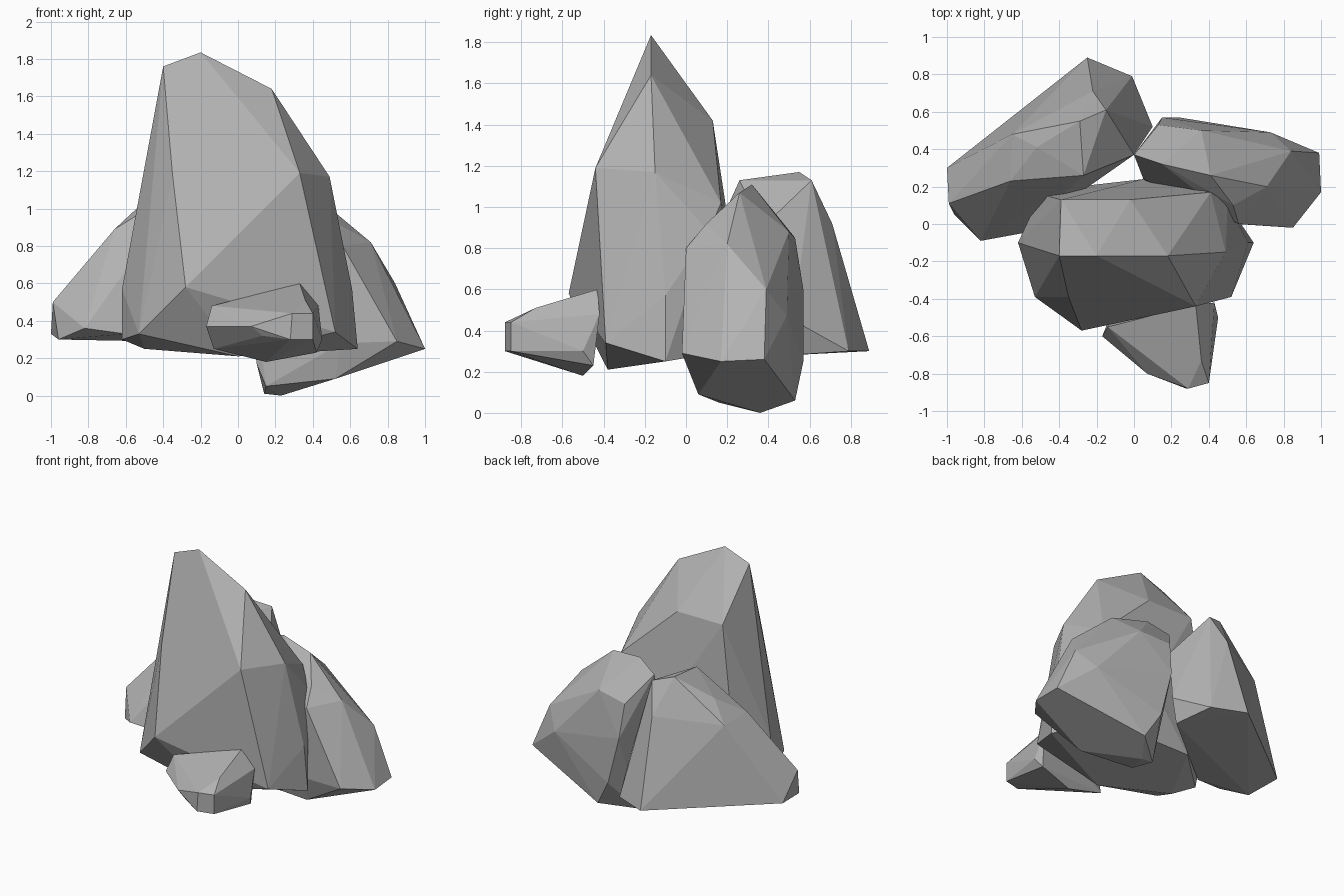
import bpy
import bmesh
from math import radians

default_cube = bpy.data.objects.get("Cube")
if default_cube:
    bpy.data.objects.remove(default_cube, do_unlink=True)


def make_material(name, colour):
    material = bpy.data.materials.new(name)
    material.use_nodes = True
    material.diffuse_color = colour
    shader = next(n for n in material.node_tree.nodes if n.type == "BSDF_PRINCIPLED")
    shader.inputs["Base Color"].default_value = colour
    shader.inputs["Roughness"].default_value = 0.9
    return material


stone_grey = make_material("stone grey", (0.45, 0.45, 0.45, 1))


def make_rock(name, crown, shoulder, base):
    """Wrap a chiselled convex stone around its crown, shoulder and base corners."""
    bm = bmesh.new()
    for corner in crown + shoulder + base:
        bm.verts.new(corner)
    hull = bmesh.ops.convex_hull(bm, input=bm.verts[:])
    loose = {v for v in hull["geom_interior"] + hull["geom_unused"]
             if isinstance(v, bmesh.types.BMVert)}
    bmesh.ops.delete(bm, geom=list(loose), context="VERTS")
    # merge nearly coplanar triangles into broad facets
    bmesh.ops.dissolve_limit(bm, angle_limit=radians(4),
                             verts=bm.verts[:], edges=bm.edges[:])
    bmesh.ops.recalc_face_normals(bm, faces=bm.faces[:])
    mesh = bpy.data.meshes.new(name)
    bm.to_mesh(mesh)
    bm.free()
    mesh.materials.append(stone_grey)
    rock = bpy.data.objects.new(name, mesh)
    bpy.context.scene.collection.objects.link(rock)
    return rock


# tall central stone with a sloping ridge
make_rock(
    "tall_rock",
    crown=[(-.4, -.17, 1.76), (-.2, -.17, 1.835), (.18, -.17, 1.64),
           (-.39, .13, 1.42), (-.02, .13, 1.42)],
    shoulder=[(.33, -.44, 1.19), (-.35, -.39, 1.18), (.49, -.15, 1.17),
              (.41, .17, 1.02), (.5, .11, .88), (.61, -.1, .57),
              (-.28, -.57, .58), (-.62, -.1, .57), (.05, .24, .7), (-.5, .16, .6)],
    base=[(-.53, -.39, .33), (.52, -.39, .34), (-.62, -.1, .3), (.64, -.1, .25),
          (-.5, -.2, .25), (0, -.38, .21), (-.3, .2, .3), (.4, .2, .3)],
)

# broad stone leaning on the +x side
make_rock(
    "side_rock",
    crown=[(.41, .26, 1.07), (.15, .32, 1.11), (0, .37, 1.04), (.53, .1, .92)],
    shoulder=[(.36, .5, .88), (.13, .53, .85), (.71, .2, .82), (.56, 0, .8),
              (.05, .24, .8), (.84, .39, .6), (.15, .57, .6), (.73, .49, .47)],
    base=[(1, .17, .25), (.99, .38, .26), (.85, -.02, .29), (.55, 0, .28),
          (.24, .57, .25), (.1, .2, .17), (.52, .06, .09), (.15, .16, .05),
          (.35, .53, .06), (.23, .36, 0), (.14, .36, .01)],
)

# wedge stone behind on the -x side
make_rock(
    "back_rock",
    crown=[(-.29, .55, 1.17), (-.15, .61, 1.13), (-.27, .26, 1.13), (-.52, .41, 1.02)],
    shoulder=[(-.22, .71, .92), (-.65, .48, .88), (-.66, .23, .89), (0, .37, .9),
              (-.99, .11, .5), (.1, .52, .45)],
    base=[(-.25, .89, .3), (-.01, .79, .3), (-1, .3, .33), (-.96, .05, .3),
          (-.82, -.09, .36), (-.6, -.05, .33), (.05, .5, .28)],
)

# small boulder resting in front
make_rock(
    "front_boulder",
    crown=[(.33, -.43, .6), (.43, -.42, .48), (.36, -.73, .51),
           (.12, -.55, .52), (-.14, -.55, .48)],
    shoulder=[(.29, -.88, .44), (.4, -.85, .44), (.19, -.84, .41),
              (.07, -.8, .37), (-.17, -.6, .37)],
    base=[(.13, -.8, .32), (.28, -.88, .3), (.4, -.85, .3), (.45, -.5, .3),
          (.42, -.45, .23), (.15, -.5, .18), (-.13, -.5, .25)],
)
